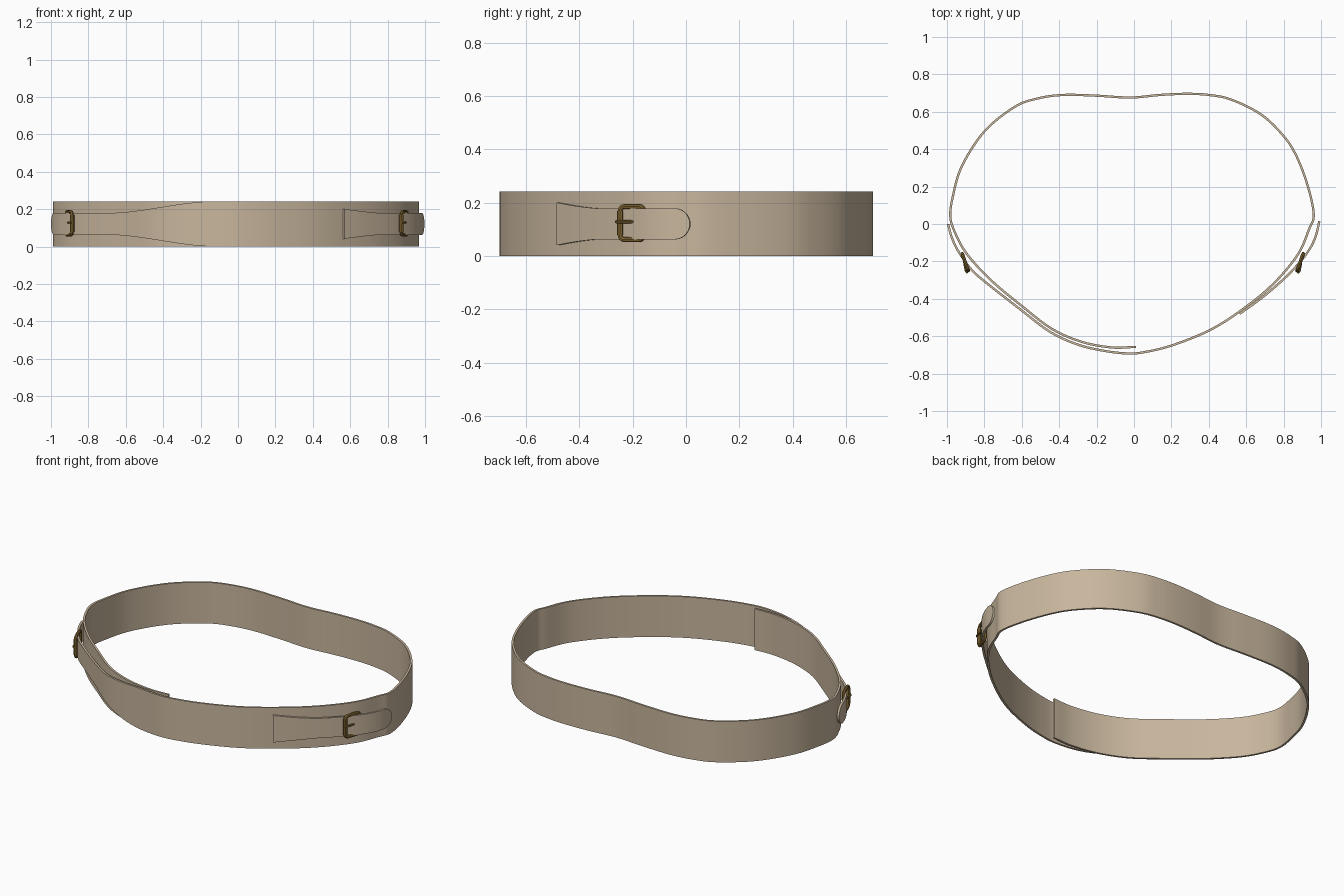
import bpy, bmesh, math
from mathutils import Vector

if "Cube" in bpy.data.objects:
    bpy.data.objects.remove(bpy.data.objects["Cube"])


def material(name, rgb):
    m = bpy.data.materials.new(name)
    m.diffuse_color = (*rgb, 1)
    m.use_nodes = True
    m.node_tree.nodes["Principled BSDF"].inputs["Base Color"].default_value = m.diffuse_color
    return m


leather = material("tan_leather", (0.58, 0.47, 0.34))
brass = material("dark_brass", (0.25, 0.15, 0.035))


def spline(pts, n=6, last=20):
    """Catmull-Rom samples through 2D points, denser in the last span."""
    p = [Vector(q) for q in pts]
    p = [2 * p[0] - p[1]] + p + [2 * p[-1] - p[-2]]
    out = []
    for i in range(1, len(p) - 2):
        a, b, c, d = p[i - 1:i + 3]
        k = last if i == len(p) - 3 else n
        for j in range(k):
            t = j / k
            out.append(0.5 * (2 * b + (c - a) * t + (2 * a - 5 * b + 4 * c - d) * t * t
                              + (3 * b - a - 3 * c + d) * t ** 3))
    return out + [p[-2]]


def finish(obj, mat):
    obj.data.materials.append(mat)
    bpy.ops.object.select_all(action='DESELECT')
    obj.select_set(True)
    bpy.context.view_layer.objects.active = obj
    bpy.ops.object.shade_smooth_by_angle(angle=math.radians(35))


def ribbon(name, pts, half_height, thick=0.012):
    """Upright leather strip; half_height(x, fraction) gives its width, the far tip is round."""
    path = spline(pts)
    dist = [0]
    for a, b in zip(path, path[1:]):
        dist.append(dist[-1] + (b - a).length)
    bm = bmesh.new()
    rings = []
    for i, p in enumerate(path):
        t = (path[min(i + 1, len(path) - 1)] - path[max(i - 1, 0)]).normalized()
        nrm = Vector((-t.y, t.x)) * thick / 2
        h = half_height(p.x, dist[i] / dist[-1])
        d = dist[-1] - dist[i]
        if d < h:
            h = max(0.01, math.sqrt(h * h - (h - d) ** 2))
        rings.append([bm.verts.new((p.x + s * nrm.x, p.y + s * nrm.y, 0.121 + z * h))
                      for s, z in ((1, -1), (1, 1), (-1, 1), (-1, -1))])
    for a, b in zip(rings, rings[1:]):
        for k in range(4):
            bm.faces.new((a[k], a[(k + 1) % 4], b[(k + 1) % 4], b[k]))
    bm.faces.new(rings[0])
    bm.faces.new(rings[-1][::-1])
    bmesh.ops.recalc_face_normals(bm, faces=bm.faces)
    me = bpy.data.meshes.new(name)
    bm.to_mesh(me)
    bm.free()
    obj = bpy.data.objects.new(name, me)
    bpy.context.collection.objects.link(obj)
    finish(obj, leather)


def smooth(t):
    t = min(1, max(0, t))
    return t * t * (3 - 2 * t)


def band_half(x, f):
    # full width all round, narrowing to a strap on the front left
    return 0.121 - 0.063 * smooth((-0.12 - x) / 0.58) if f > 0.6 else 0.121


# main band: inner end at the front, once round clockwise, then over itself to the left strap tip
band = [(0.01, -0.657), (-0.12, -0.660), (-0.28, -0.63), (-0.44, -0.56), (-0.60, -0.438),
        (-0.76, -0.305), (-0.89, -0.165), (-0.955, -0.05), (-0.982, 0.04), (-0.968, 0.15),
        (-0.92, 0.31), (-0.80, 0.495), (-0.64, 0.625), (-0.52, 0.67), (-0.38, 0.69),
        (-0.20, 0.686), (-0.02, 0.676), (0.14, 0.69), (0.28, 0.696), (0.40, 0.69),
        (0.52, 0.665), (0.68, 0.585), (0.80, 0.47), (0.87, 0.36), (0.93, 0.20),
        (0.961, 0.05), (0.935, -0.03), (0.875, -0.165), (0.74, -0.325), (0.57, -0.464),
        (0.40, -0.570), (0.20, -0.650), (0.05, -0.686), (-0.04, -0.692), (-0.16, -0.678),
        (-0.30, -0.645), (-0.45, -0.576), (-0.61, -0.455), (-0.78, -0.322), (-0.868, -0.245),
        (-0.938, -0.148), (-0.975, -0.07), (-0.994, 0.0)]
ribbon("belt_band", band, band_half)

# separate strap stitched on the front right
strap = [(0.565, -0.480), (0.67, -0.405), (0.77, -0.322), (0.855, -0.24),
         (0.93, -0.148), (0.97, -0.07), (0.991, 0.015)]
ribbon("right_strap", strap, lambda x, f: 0.058 + 0.022 * (1 - min(1, max(0, (x - 0.565) / 0.2))) ** 1.3)


def tube(name, pts, radius, cyclic):
    cu = bpy.data.curves.new(name, 'CURVE')
    cu.dimensions = '3D'
    cu.bevel_depth = radius
    cu.bevel_resolution = 2
    cu.use_fill_caps = True
    sp = cu.splines.new('POLY')
    sp.points.add(len(pts) - 1)
    for q, p in zip(sp.points, pts):
        q.co = (*p, 1)
    sp.use_cyclic_u = cyclic
    obj = bpy.data.objects.new(name, cu)
    bpy.context.collection.objects.link(obj)
    bpy.ops.object.select_all(action='DESELECT')
    obj.select_set(True)
    bpy.context.view_layer.objects.active = obj
    bpy.ops.object.convert(target='MESH')
    finish(bpy.context.object, brass)


def buckle(side, s, cx):
    along = Vector((s * 0.33, 0.944, 0))
    out = Vector((s * 0.944, -0.33, 0))
    c = Vector((cx, -0.203, 0.124))

    def at(u, z, o=0.0):
        return c + along * u + out * o + Vector((0, 0, z))
    # rounded rectangular frame
    w, h, r = 0.047, 0.062, 0.018
    frame = []
    for k, (su, sz) in enumerate(((1, 1), (-1, 1), (-1, -1), (1, -1))):
        for j in range(5):
            a = math.radians(90 * k + 22.5 * j)
            frame.append(at(su * (w - r) + r * math.cos(a), sz * (h - r) + r * math.sin(a)))
    tube(side + "_buckle_frame", frame, 0.0095, True)
    # thicker roller on the near bar, and the prong
    tube(side + "_buckle_bar", [at(-w, -0.045), at(-w, 0.045)], 0.012, False)
    tube(side + "_buckle_prong", [at(-w - 0.014, 0.005, 0.006), at(-w, 0.005, 0.012),
                                  at(-0.018, 0.005, 0.008), at(w, 0.005, -0.004)], 0.006, False)


buckle("left", -1, -0.903)
buckle("right", 1, 0.889)
